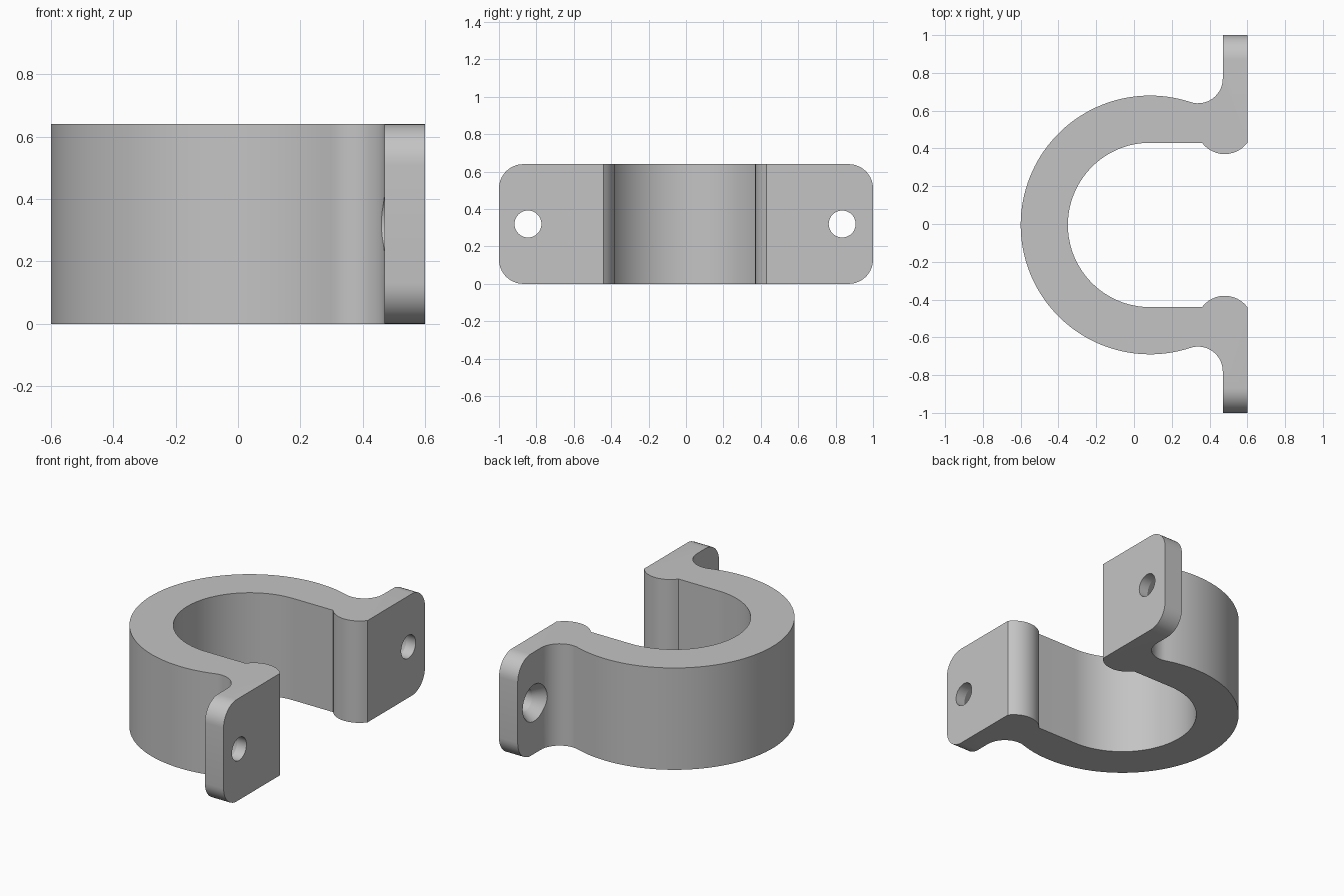
import bpy, bmesh
from math import sin, cos, radians, atan2, hypot, pi
from mathutils import Matrix

cube = bpy.data.objects.get("Cube")
if cube:
    bpy.data.objects.remove(cube)

HEIGHT, CX, CY = 0.64, 0.085, -0.005      # clamp height, ring centre
OUTER, INNER = 0.685, 0.435               # ring radii
BACK, FACE = 0.47, 0.60                   # flange planes in x
FILLET = 0.131
HOLE_Y, HOLE_R, HEAD_R = 0.84, 0.072, 0.115

grey = bpy.data.materials.new("light grey")
grey.use_nodes = True
grey.diffuse_color = (0.55, 0.55, 0.55, 1)
grey.node_tree.nodes["Principled BSDF"].inputs["Base Color"].default_value = (0.55, 0.55, 0.55, 1)


def arc(cx, cy, r, a0, a1, n):
    return [(cx + r * cos(a0 + (a1 - a0) * i / n),
             cy + r * sin(a0 + (a1 - a0) * i / n)) for i in range(n + 1)]


def half_profile():
    """Outer ring, flange and bead of one half, relative to the ring centre line."""
    fx, fy = BACK - FILLET, 0.775
    meet = atan2(fy, fx - CX)
    outer = arc(CX, 0, OUTER, pi, meet, 40)
    outer += arc(fx, fy, FILLET, meet - pi, 0, 14)[1:]
    flange = [(BACK, 1), (FACE, 1)]
    # shallow bead between the flange face and the straight inner wall
    bead_r = 0.15
    low = 0.375 + bead_r
    lift = atan2(INNER - low, 0.12)
    bead = arc(0.48, low, bead_r, lift, -pi - lift, 12)
    inner = arc(CX, 0, INNER, pi / 2, pi, 32)
    return outer + flange + bead + inner


# Clamp body: one half, mirrored into a closed outline and extruded
half = half_profile()
n_outer = 41 + 14 + 2


def place(p, side):
    x, y = p
    return (x, side * y if y == 1 else side * y + CY, 0)


upper = [place(p, 1) for p in half]
lower = [place(p, -1) for p in half]
outline = upper[:-1] + lower[:0:-1]
outline = upper + lower[-2:0:-1]          # ring ends are shared by both halves

bm = bmesh.new()
face = bm.faces.new([bm.verts.new(p) for p in outline])
res = bmesh.ops.extrude_face_region(bm, geom=[face])
bmesh.ops.translate(bm, vec=(0, 0, HEIGHT),
                    verts=[g for g in res["geom"] if isinstance(g, bmesh.types.BMVert)])
bmesh.ops.recalc_face_normals(bm, faces=bm.faces)

# Round the flange corners
corners = [e for e in bm.edges
           if all(abs(v.co.y) > 0.999 for v in e.verts)
           and abs(e.verts[0].co.z - e.verts[1].co.z) < 0.001]
bmesh.ops.bevel(bm, geom=corners, offset=0.13, segments=10, profile=0.5, affect='EDGES')
mesh = bpy.data.meshes.new("clamp_body")
bm.to_mesh(mesh)
bm.free()
body = bpy.data.objects.new("clamp_body", mesh)
bpy.context.collection.objects.link(body)
mesh.materials.append(grey)


# Screw cutters: through hole, countersink and head clearance in one lathe shape
def screw_cutter(name, y):
    steps = [(0.3, HEAD_R), (BACK, HEAD_R), (0.535, HOLE_R), (0.7, HOLE_R)]
    n = 40
    cb = bmesh.new()
    rings = [[cb.verts.new((x, y + r * cos(2 * pi * i / n), HEIGHT / 2 + r * sin(2 * pi * i / n)))
              for i in range(n)] for x, r in steps]
    for a, b in zip(rings, rings[1:]):
        for i in range(n):
            j = (i + 1) % n
            cb.faces.new((a[i], a[j], b[j], b[i]))
    cb.faces.new(rings[0])
    cb.faces.new(rings[-1])
    bmesh.ops.recalc_face_normals(cb, faces=cb.faces)
    m = bpy.data.meshes.new(name)
    cb.to_mesh(m)
    cb.free()
    m.materials.append(grey)
    ob = bpy.data.objects.new(name, m)
    bpy.context.collection.objects.link(ob)
    return ob


bpy.context.view_layer.objects.active = body
for side, name in ((1, "back_screw_cutter"), (-1, "front_screw_cutter")):
    cutter = screw_cutter(name, side * HOLE_Y + CY)
    mod = body.modifiers.new(name, 'BOOLEAN')
    mod.operation = 'DIFFERENCE'
    mod.solver = 'EXACT'
    mod.object = cutter
    bpy.ops.object.modifier_apply(modifier=name)
    bpy.data.objects.remove(cutter)

bpy.ops.object.select_all(action='DESELECT')
body.select_set(True)
bpy.ops.object.shade_smooth_by_angle(angle=radians(30))
